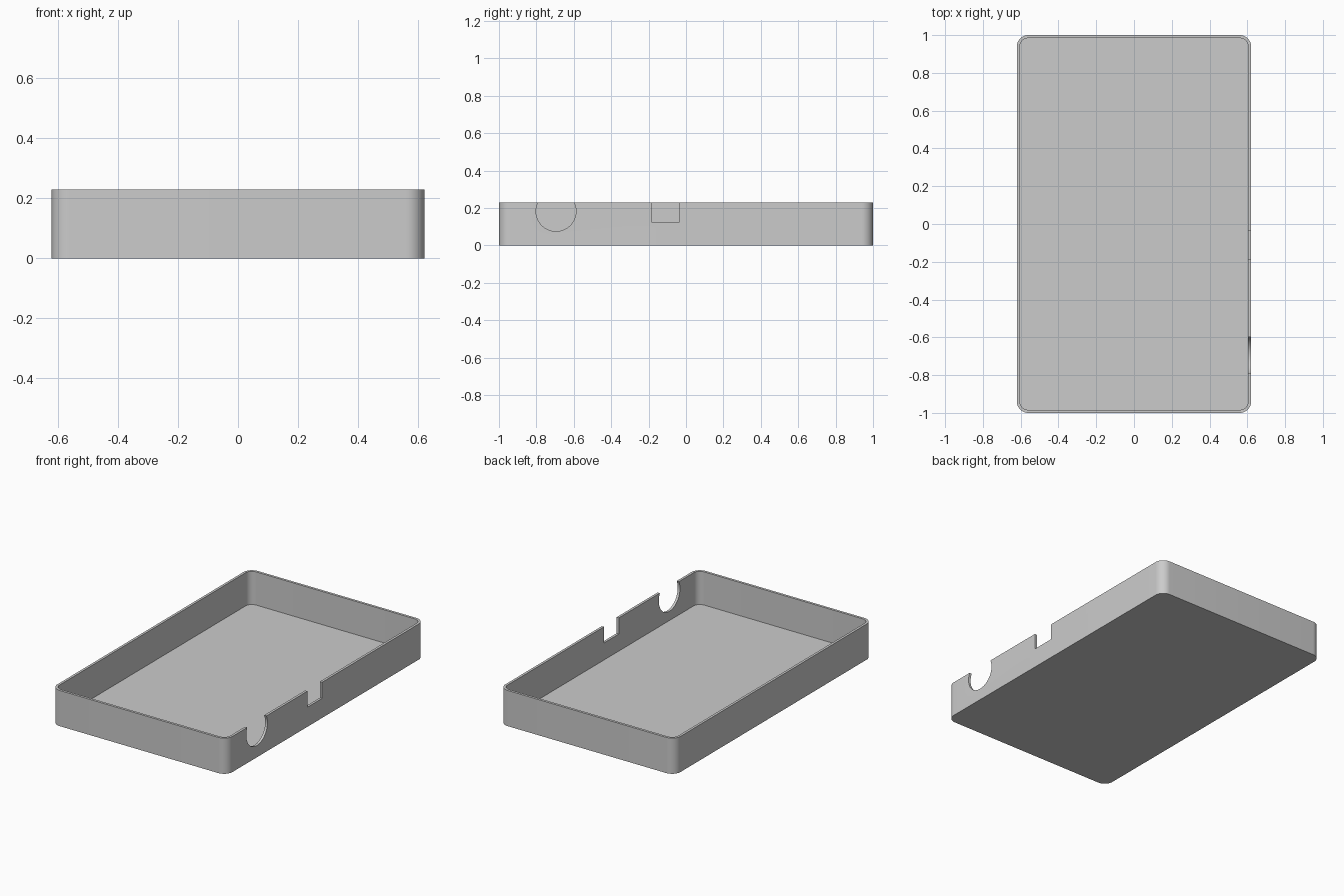
import bpy, bmesh, math
from mathutils import Matrix

if "Cube" in bpy.data.objects:
    bpy.data.objects.remove(bpy.data.objects["Cube"], do_unlink=True)

WIDTH, LENGTH, HEIGHT = 1.24, 2.0, 0.228
WALL, RADIUS = 0.016, 0.06

grey = bpy.data.materials.new("plain grey")
grey.use_nodes = True
colour = (0.6, 0.6, 0.6, 1)
grey.diffuse_color = colour
grey.node_tree.nodes["Principled BSDF"].inputs["Base Color"].default_value = colour


def make_object(name, bm):
    mesh = bpy.data.meshes.new(name)
    bm.to_mesh(mesh)
    bm.free()
    mesh.materials.append(grey)
    obj = bpy.data.objects.new(name, mesh)
    bpy.context.collection.objects.link(obj)
    return obj


def block(name, size, centre, radius=0):
    """Box with optionally rounded upright edges."""
    bm = bmesh.new()
    bmesh.ops.create_cube(bm, size=1)
    bmesh.ops.scale(bm, vec=size, verts=bm.verts)
    bmesh.ops.translate(bm, vec=centre, verts=bm.verts)
    if radius:
        upright = [e for e in bm.edges
                   if abs(e.verts[0].co.z - e.verts[1].co.z) > size[2] / 2]
        bmesh.ops.bevel(bm, geom=upright, offset=radius, segments=12,
                        profile=0.5, affect='EDGES')
    return make_object(name, bm)


def disc(name, radius, depth, centre):
    """Cylinder lying along x."""
    bm = bmesh.new()
    bmesh.ops.create_cone(bm, cap_ends=True, segments=64, radius1=radius,
                          radius2=radius, depth=depth)
    bm.transform(Matrix.Translation(centre) @ Matrix.Rotation(math.pi / 2, 4, 'Y'))
    return make_object(name, bm)


# Open tray with rounded corners
tray = block("tray", (WIDTH, LENGTH, HEIGHT), (0, 0, HEIGHT / 2), RADIUS)

# Cutters: inner cavity, round port and square port in the left wall
cutters = [
    block("cavity_cutter", (WIDTH - 2 * WALL, LENGTH - 2 * WALL, HEIGHT),
          (0, 0, HEIGHT / 2 + WALL), RADIUS - WALL),
    disc("round_port_cutter", 0.107, 0.1, (WIDTH / 2, -0.695, 0.182)),
    block("square_port_cutter", (0.1, 0.15, 0.2), (WIDTH / 2, -0.11, 0.225)),
]
bpy.context.view_layer.objects.active = tray
tray.select_set(True)
for cutter in cutters:
    cut = tray.modifiers.new(cutter.name, 'BOOLEAN')
    cut.operation = 'DIFFERENCE'
    cut.solver = 'EXACT'
    cut.object = cutter
    bpy.ops.object.modifier_apply(modifier=cut.name)
    bpy.data.objects.remove(cutter, do_unlink=True)

bpy.ops.object.shade_smooth_by_angle(angle=math.radians(30))
